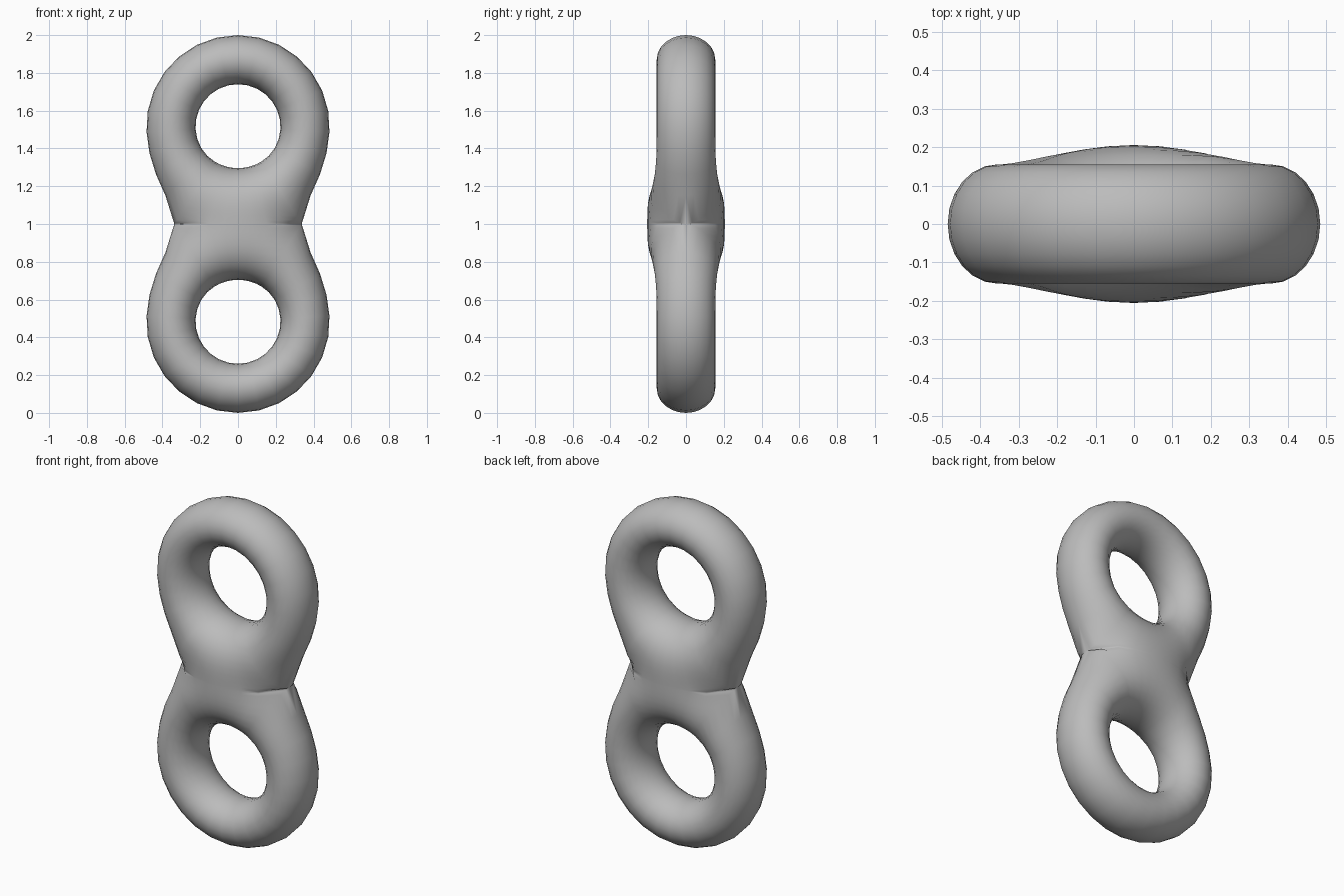
import bpy, bmesh, math

if "Cube" in bpy.data.objects:
    bpy.data.objects.remove(bpy.data.objects["Cube"])

# Two rings blended into a figure-eight; heights are measured from mid-height
CENTRE = 0.515     # ring centre above mid-height
MAJOR = 0.355      # ring radius
MINOR = 0.13       # tube half-width
DEPTH = 0.155      # tube half-depth


def ring(x, y, z):
    return math.hypot(math.hypot(x, z) - MAJOR, y * MINOR / DEPTH) - MINOR


def field(x, y, z):
    """Negative inside the smoothly joined rings."""
    a, b = ring(x, y, z - CENTRE), ring(x, y, z + CENTRE)
    k = 0.42 + 0.9 * x * x
    h = max(k - abs(a - b), 0.0)
    return min(a, b) - h * h / (4 * k)


def solve(f, inside, outside):
    for _ in range(40):
        mid = (inside + outside) / 2
        if f(mid) < 0:
            inside = mid
        else:
            outside = mid
    return inside


# Angles around the hole: outer arc, then the span facing the waist
waist = solve(lambda x: field(x, 0, 0), 0.0, 0.6)
corner = math.atan2(-CENTRE, waist)
OUTER, INNER, STEPS = 22, 8, 12
angles = [corner + (math.pi - 2 * corner) * i / OUTER for i in range(OUTER)]
angles += [math.pi - corner + (math.pi + 2 * corner) * i / INNER for i in range(INNER)]

# Front sheet of the upper half, from the hole edge to the outline or waist
bm = bmesh.new()
rows = []
for n, ang in enumerate(angles):
    c, s = math.cos(ang), math.sin(ang)

    def along(r):
        return field(r * c, 0, CENTRE + r * s)

    r0 = solve(along, MAJOR, 0.05)
    open_end = n > OUTER
    r1 = -CENTRE / s if open_end or n in (0, OUTER) else solve(along, MAJOR, 0.75)
    row = []
    for i in range(STEPS + 1):
        r = r0 + (r1 - r0) * (1 - math.cos(math.pi * i / STEPS)) / 2
        x, z = r * c, CENTRE + r * s
        if i == 0 or (i == STEPS and not open_end):
            y = 0.0
        else:
            y = solve(lambda v: field(x, v, z), 0.0, 0.4)
        row.append(bm.verts.new((x, -y, z)))
    rows.append(row)
for j, row in enumerate(rows):
    nxt = rows[(j + 1) % len(rows)]
    for i in range(STEPS):
        bm.faces.new((row[i], row[i + 1], nxt[i + 1], nxt[i]))

# Reflect to the back, then to the lower half
for axis in (1, 2):
    copy = bmesh.ops.duplicate(bm, geom=bm.verts[:] + bm.edges[:] + bm.faces[:])
    for g in copy["geom"]:
        if isinstance(g, bmesh.types.BMVert):
            g.co[axis] = -g.co[axis]
    bmesh.ops.remove_doubles(bm, verts=bm.verts[:], dist=0.0005)
bmesh.ops.recalc_face_normals(bm, faces=bm.faces[:])
for f in bm.faces:
    f.smooth = True

mesh = bpy.data.meshes.new("double_ring")
bm.to_mesh(mesh)
bm.free()
body = bpy.data.objects.new("double_ring", mesh)
body.location.z = 1.0
bpy.context.collection.objects.link(body)

grey = bpy.data.materials.new("light grey")
grey.diffuse_color = (0.5, 0.5, 0.5, 1)
grey.use_nodes = True
grey.node_tree.nodes["Principled BSDF"].inputs["Base Color"].default_value = grey.diffuse_color
mesh.materials.append(grey)
